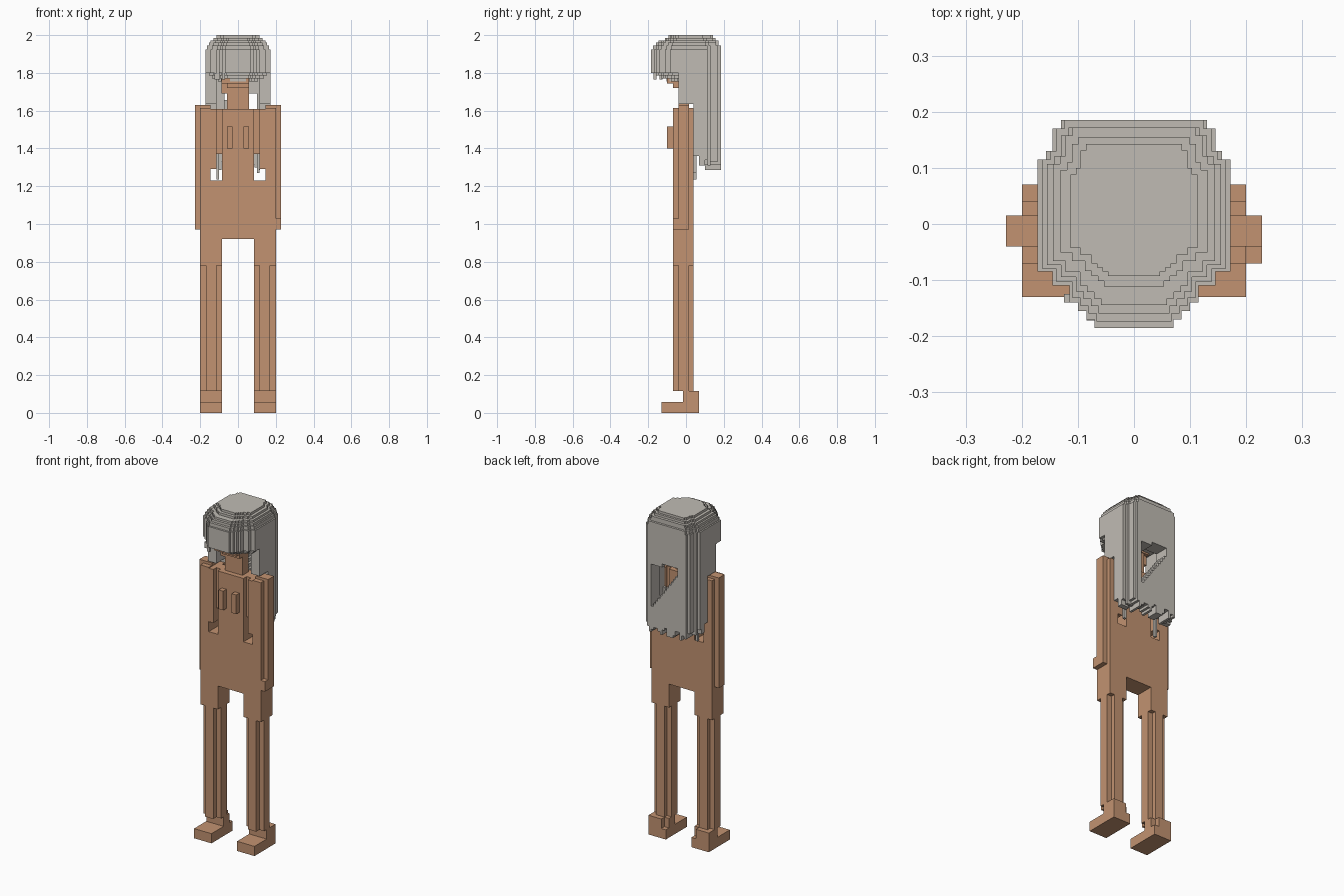
import bpy, bmesh, random

cube = bpy.data.objects.get("Cube")
if cube:
    bpy.data.objects.remove(cube, do_unlink=True)
random.seed(4)


def material(name, rgb):
    m = bpy.data.materials.new(name)
    m.use_nodes = True
    m.diffuse_color = (*rgb, 1)
    bsdf = m.node_tree.nodes["Principled BSDF"]
    bsdf.inputs["Base Color"].default_value = (*rgb, 1)
    bsdf.inputs["Roughness"].default_value = 0.9
    return m


SKIN = material("skin tan", (0.54, 0.29, 0.165))
HAIR = material("hair grey", (0.53, 0.50, 0.455))


def finish(name, bm, mat):
    bmesh.ops.recalc_face_normals(bm, faces=bm.faces)
    me = bpy.data.meshes.new(name)
    bm.to_mesh(me)
    bm.free()
    me.materials.append(mat)
    ob = bpy.data.objects.new(name, me)
    bpy.context.collection.objects.link(ob)
    return ob


def prism(bm, outline, z0, z1):
    """Extrude a plan outline between two heights."""
    low = [bm.verts.new((x, y, z0)) for x, y in outline]
    top = [bm.verts.new((x, y, z1)) for x, y in outline]
    bm.faces.new(low)
    bm.faces.new(top)
    n = len(low)
    for i in range(n):
        j = (i + 1) % n
        bm.faces.new((low[i], low[j], top[j], top[i]))


def box(bm, x0, x1, y0, y1, z0, z1):
    prism(bm, [(x0, y0), (x1, y0), (x1, y1), (x0, y1)], z0, z1)


def boxes(name, mat, items):
    bm = bmesh.new()
    for b in items:
        box(bm, *b)
    return finish(name, bm, mat)


def flip(items, s):
    """Mirror boxes to the chosen side."""
    return [(*sorted((s * b[0], s * b[1])), *b[2:]) for b in items]


F, B = -0.07, 0.04        # front and back of the body
CF, CB = -0.04, 0.015     # front and back of the thin limb core

# Legs, feet and arms
cross = [(0.085, CF), (0.115, CF), (0.115, F), (0.17, F), (0.17, CF), (0.2, CF),
         (0.2, CB), (0.17, CB), (0.17, B), (0.115, B), (0.115, CB), (0.085, CB)]
for side, s in (("left", 1), ("right", -1)):
    bm = bmesh.new()
    prism(bm, [(s * x, y) for x, y in cross], 0.115, 0.78)
    box(bm, *flip([(0.085, 0.2, F, B, 0.78, 0.92)], s)[0])
    finish(side + "_leg", bm, SKIN)
    boxes(side + "_foot", SKIN, flip([
        (0.085, 0.2, -0.13, 0.07, 0, 0.058),
        (0.085, 0.2, -0.015, 0.04, 0.058, 0.115),
        (0.115, 0.2, 0.04, 0.07, 0.058, 0.115)], s))
    boxes(side + "_arm", SKIN, flip([
        (0.145, 0.2, F, B, 0.97, 1.615),
        (0.145, 0.2, CF, CB, 1.615, 1.63),
        (0.2, 0.228, CF, CB, 0.97, 1.63)], s))
    boxes(side + "_shoulder", SKIN, flip([
        (0.115, 0.145, F, B, 1.29, 1.61),
        (0.085, 0.115, CF, CB, 1.37, 1.61)], s))
    boxes(side + "_chest_block", SKIN, flip([
        (0.028, 0.058, -0.1, F, 1.4, 1.515)], s))
boxes("left_thumb", SKIN, [(0.2, 0.228, F, CF, 0.97, 1.03)])

# Torso, neck and face
boxes("torso", SKIN, [
    (-0.2, 0.2, F, B, 0.92, 0.97),
    (-0.145, 0.145, F, B, 0.97, 1.23),
    (-0.085, 0.085, F, B, 1.23, 1.61)])
boxes("neck", SKIN, [(-0.058, 0.058, CF, CB, 1.61, 1.78)])
boxes("face", SKIN, [
    (-0.088, 0.058, -0.1, 0.02, 1.745, 1.85),
    (-0.058, 0.058, -0.07, CF, 1.72, 1.745),
    (-0.088, -0.058, CF, 0.0, 1.69, 1.745)])

# Hair cap: stepped plan, front to back along one side
half = [(0.07, -0.185), (0.07, -0.17), (0.085, -0.17), (0.085, -0.155),
        (0.1, -0.155), (0.1, -0.14), (0.115, -0.14), (0.115, -0.11),
        (0.145, -0.11), (0.145, -0.085), (0.172, -0.085), (0.172, 0.115),
        (0.157, 0.115), (0.157, 0.13), (0.145, 0.13), (0.145, 0.17),
        (0.13, 0.17), (0.13, 0.185)]
# z range, width scale, front scale, back scale
layers = [(1.755, 1.77, 0.62, 0.56, 0.9), (1.77, 1.785, 0.8, 0.72, 0.95),
          (1.785, 1.80, 0.9, 0.86, 1.0), (1.80, 1.925, 1.0, 1.0, 1.0),
          (1.925, 1.945, 0.95, 0.94, 1.0), (1.945, 1.96, 0.9, 0.86, 0.93),
          (1.96, 1.972, 0.84, 0.78, 0.93), (1.972, 1.986, 0.76, 0.6, 0.84),
          (1.986, 2.0, 0.66, 0.5, 0.77)]
bm = bmesh.new()
for z0, z1, sx, sf, sb in layers:
    right = [(x * sx, y * (sf if y < 0 else sb)) for x, y in half]
    prism(bm, right + [(-x, y) for x, y in reversed(right)], z0, z1)
box(bm, -0.125, -0.095, -0.14, -0.125, 1.765, 1.80)
box(bm, -0.085, -0.07, -0.172, -0.157, 1.765, 1.80)
finish("hair_cap", bm, HAIR)

# Side curtains, resting behind the shoulders
for side, s in (("left", 1), ("right", -1)):
    boxes(side + "_hair_curtain", HAIR, flip([
        (0.115, 0.172, -0.04, 0.04, 1.635, 1.80),
        (0.115, 0.172, 0.04, 0.07, 1.36, 1.80),
        (0.115, 0.172, 0.07, 0.1, 1.31, 1.80),
        (0.115, 0.172, 0.1, 0.115, 1.34, 1.80),
        (0.115, 0.157, 0.115, 0.13, 1.31, 1.80),
        (0.115, 0.145, 0.13, 0.17, 1.33, 1.80),
        (0.1, 0.115, 0.04, 0.055, 1.235 if s < 0 else 1.27, 1.5)], s))

# Back hair in columns with a ragged hem and a slanted opening
bm = bmesh.new()
step = 0.26 / 18
for i in range(18):
    x = -0.13 + i * step
    hem = 1.315 + random.choice((-0.03, -0.015, 0, 0.015))
    if -0.075 < x < 0.1:
        lip = 1.66 - 0.24 * (x + 0.075) / 0.175
        box(bm, x, x + step, 0.115, 0.185, hem, lip)
        box(bm, x, x + step, 0.1, 0.185, 1.69 + 0.02 * (x < 0.02), 1.80)
    else:
        box(bm, x, x + step, 0.1, 0.185, hem, 1.80)
finish("back_hair", bm, HAIR)
